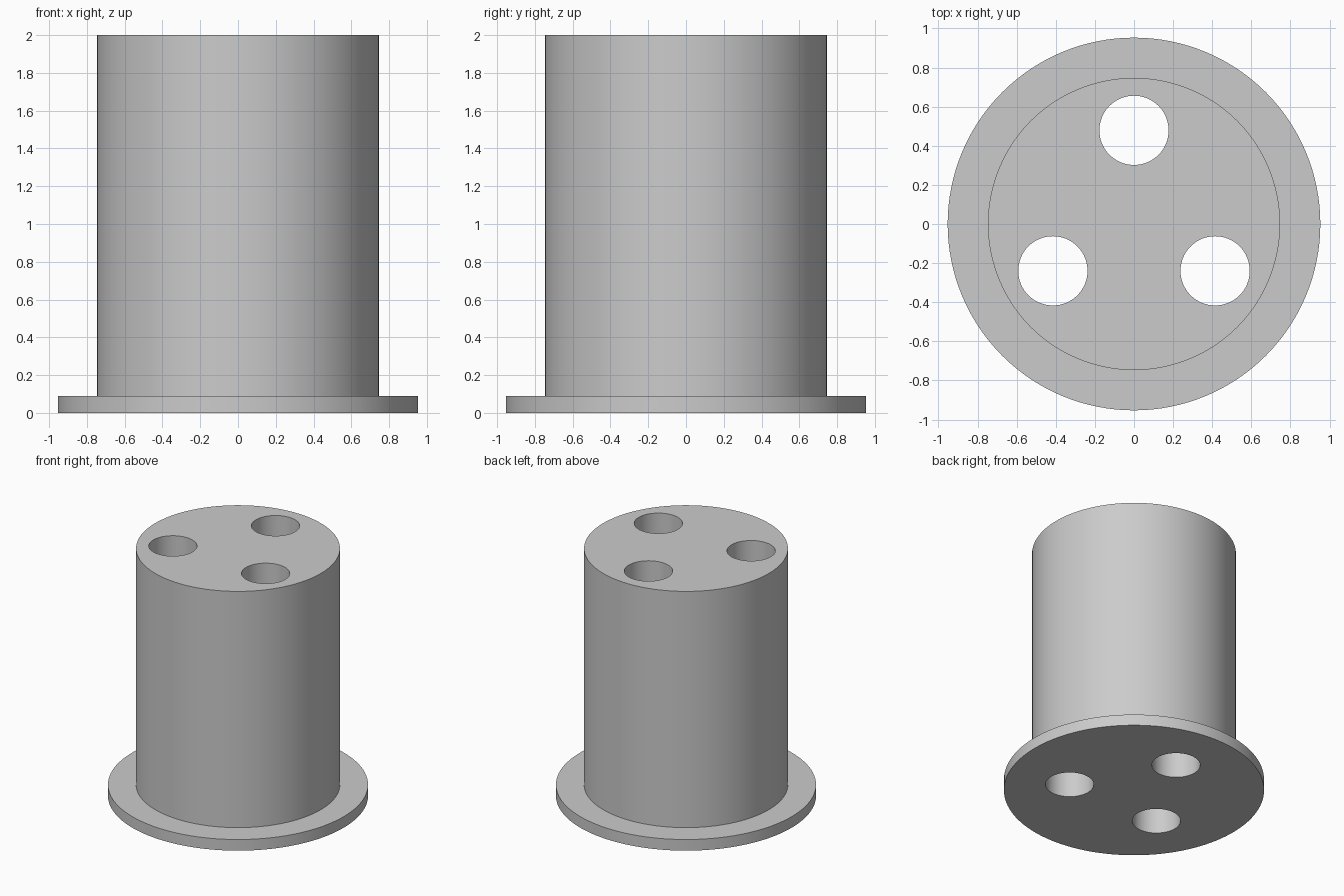
import bpy
import math

cube = bpy.data.objects.get("Cube")
if cube:
    bpy.data.objects.remove(cube, do_unlink=True)

BODY_R, FLANGE_R, FLANGE_H, HEIGHT = 0.747, 0.953, 0.09, 2.0
HOLE_R, HOLE_RING = 0.177, 0.479

grey = bpy.data.materials.new("plain grey")
grey.use_nodes = True
colour = (0.6, 0.6, 0.6, 1.0)
grey.diffuse_color = colour
grey.node_tree.nodes["Principled BSDF"].inputs["Base Color"].default_value = colour


def lathe(name, profile, sides):
    """Closed solid of revolution from (radius, z) points, bottom to top."""
    verts, faces = [], []
    for r, z in profile:
        for i in range(sides):
            a = math.tau * i / sides
            verts.append((r * math.cos(a), r * math.sin(a), z))
    for k in range(len(profile) - 1):
        for i in range(sides):
            j = (i + 1) % sides
            lo, hi = k * sides, (k + 1) * sides
            faces.append((lo + i, lo + j, hi + j, hi + i))
    faces.append(tuple(reversed(range(sides))))
    faces.append(tuple(range(len(verts) - sides, len(verts))))
    mesh = bpy.data.meshes.new(name)
    mesh.from_pydata(verts, [], faces)
    mesh.materials.append(grey)
    obj = bpy.data.objects.new(name, mesh)
    bpy.context.collection.objects.link(obj)
    return obj


# Cylinder with a flat flange at its foot
body = lathe("flanged_cylinder",
             [(FLANGE_R, 0), (FLANGE_R, FLANGE_H), (BODY_R, FLANGE_H), (BODY_R, HEIGHT)], 128)
bpy.context.view_layer.objects.active = body

# Three through holes, evenly spaced, one towards the back
for n in range(3):
    a = math.pi / 2 + n * math.tau / 3
    cutter = lathe("hole_cutter", [(HOLE_R, -0.1), (HOLE_R, HEIGHT + 0.1)], 64)
    cutter.location = (HOLE_RING * math.cos(a), HOLE_RING * math.sin(a), 0)
    cutter.hide_render = True
    cut = body.modifiers.new("hole", 'BOOLEAN')
    cut.operation, cut.solver, cut.object = 'DIFFERENCE', 'EXACT', cutter
    bpy.context.view_layer.update()
    bpy.ops.object.modifier_apply(modifier=cut.name)
    bpy.data.objects.remove(cutter, do_unlink=True)

# Smooth walls, sharp rims
bpy.ops.object.select_all(action='DESELECT')
body.select_set(True)
bpy.ops.object.shade_smooth_by_angle(angle=math.radians(30))
